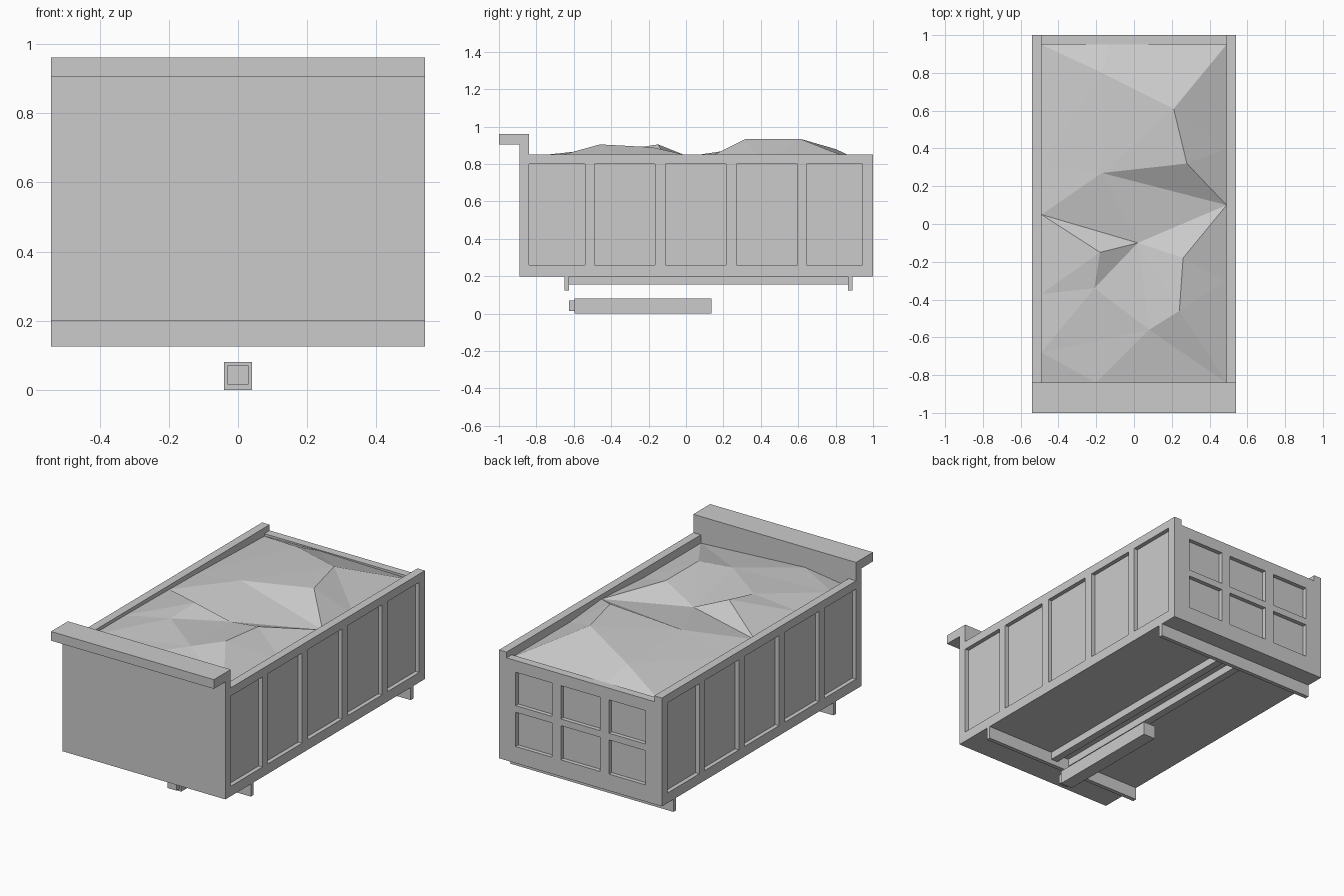
import bpy, bmesh
from mathutils import Vector
from mathutils.geometry import delaunay_2d_cdt

if "Cube" in bpy.data.objects:
    bpy.data.objects.remove(bpy.data.objects["Cube"])

grey = bpy.data.materials.new("plain_grey")
grey.use_nodes = True
COLOUR = (0.6, 0.6, 0.6, 1)
grey.diffuse_color = COLOUR
for node in grey.node_tree.nodes:
    if node.type == "BSDF_PRINCIPLED":
        node.inputs["Base Color"].default_value = COLOUR


def finish(name, bm):
    mesh = bpy.data.meshes.new(name)
    bm.to_mesh(mesh)
    bm.free()
    mesh.materials.append(grey)
    obj = bpy.data.objects.new(name, mesh)
    bpy.context.collection.objects.link(obj)
    return obj


def box_mesh(x, y, z):
    bm = bmesh.new()
    bmesh.ops.create_cube(bm, size=1)
    for v in bm.verts:
        v.co = Vector([r[0] if c < 0 else r[1] for c, r in zip(v.co, (x, y, z))])
    return bm


def box(name, x, y, z):
    return finish(name, box_mesh(x, y, z))


def panelled_wall(name, x, y, z, normal, across, columns, rows, depth=0.025):
    """Box whose face along normal carries a grid of sunken panels."""
    bm = box_mesh(x, y, z)
    for axis, spans in ((across, columns), (2, rows)):
        for value in [v for span in spans for v in span]:
            point, direction = Vector(), Vector()
            point[axis], direction[axis] = value, 1
            geom = bm.verts[:] + bm.edges[:] + bm.faces[:]
            bmesh.ops.bisect_plane(bm, geom=geom, plane_co=point, plane_no=direction)
    bm.normal_update()
    normal = Vector(normal)

    def sunken(face):
        c = face.calc_center_median()
        return (face.normal.dot(normal) > 0.9
                and any(a < c[across] < b for a, b in columns)
                and any(a < c.z < b for a, b in rows))

    # push each panel face inward, leaving side walls around it
    for face in [f for f in bm.faces if sunken(f)]:
        new = bmesh.ops.extrude_discrete_faces(bm, faces=[face])["faces"][0]
        bmesh.ops.translate(bm, verts=new.verts[:], vec=-normal * depth)
    bmesh.ops.recalc_face_normals(bm, faces=bm.faces[:])
    return finish(name, bm)


W, IN = 0.54, 0.49        # outer and inner half widths
BASE, RIM = 0.2, 0.85     # underside and top of the sides

# Side walls with five sunken panels each
side_panels = [(-0.84, -0.54), (-0.49, -0.165), (-0.11, 0.215), (0.27, 0.595), (0.645, 0.945)]
for label, s in (("left", 1), ("right", -1)):
    panelled_wall(label + "_side_wall", sorted((s * IN, s * W)), (-0.89, 1), (BASE, RIM),
                  (s, 0, 0), 1, side_panels, [(0.26, 0.8)])

# Tailgate with three by two sunken panels
panelled_wall("tailgate", (-IN, IN), (0.95, 1), (BASE, 0.815), (0, 1, 0), 0,
              [(-0.43, -0.19), (-0.13, 0.13), (0.19, 0.43)], [(0.3, 0.505), (0.545, 0.745)])

# Front board, its overhanging lip and the floor
box("front_board", (-IN, IN), (-0.89, -0.84), (BASE, RIM))
box("front_board_top", (-W, W), (-0.89, -0.84), (RIM, 0.905))
box("front_lip", (-W, W), (-1, -0.84), (0.905, 0.96))
box("floor", (-IN, IN), (-0.84, 0.95), (BASE, 0.25))

# Underframe: cross beams, twin rails and the lifting ram
box("front_cross_beam", (-W, W), (-0.65, -0.625), (0.125, BASE))
box("rear_cross_beam", (-W, W), (0.865, 0.89), (0.125, BASE))
for label, s in (("left", 1), ("right", -1)):
    box(label + "_rail", sorted((s * 0.04, s * 0.085)), (-0.625, 0.865), (0.155, BASE))
box("ram_body", (-0.04, 0.04), (-0.595, 0.135), (0, 0.08))
box("ram_tip", (-0.03, 0.03), (-0.625, -0.595), (0.015, 0.07))

# Faceted heap of loose load: named points joined along its ridges
heap = {
    "A": (-IN, .95, .8), "B": (IN, .95, .8), "C": (-.13, .95, .81), "D": (.21, .61, .935),
    "E": (.28, .32, .935), "F": (IN, .1, .825), "G": (-IN, .05, .825), "H": (-.17, .27, .88),
    "I": (-IN, .31, .82), "J": (.02, -.1, .825), "K": (-.18, -.15, .905), "L": (-.21, -.34, .875),
    "M": (.26, -.18, .89), "N": (.24, -.46, .905), "O": (.08, -.56, .87), "P": (IN, -.84, .8),
    "Q": (-IN, -.68, .83), "R": (-.2, -.84, .84), "S": (-IN, -.37, .83), "T": (IN, -.3, .8),
    "U": (IN, -.6, .8), "V": (-.17, .8, .88), "W": (IN, .4, .8), "X": (-IN, -.84, .8),
}
ridges = "AV VD DE EF GJ JF GK KL KJ JL JM MN NP FM DB HE HG HF MT NO LS OR OQ DH CV CD".split()
keys = list(heap)
points = [Vector(heap[k][:2]) for k in keys]
edges = [(keys.index(a), keys.index(b)) for a, b in ridges]
flat, _, faces, origin, _, _ = delaunay_2d_cdt(points, edges, [], 0, 1e-5)
bm = bmesh.new()
verts = []
for p, src in zip(flat, origin):
    height = heap[keys[src[0]]][2] if src else RIM
    verts.append(bm.verts.new((p.x, p.y, height)))
for face in faces:
    bm.faces.new([verts[i] for i in face])
bm.normal_update()
for f in bm.faces:
    if f.normal.z < 0:
        f.normal_flip()
finish("load_heap", bm)
